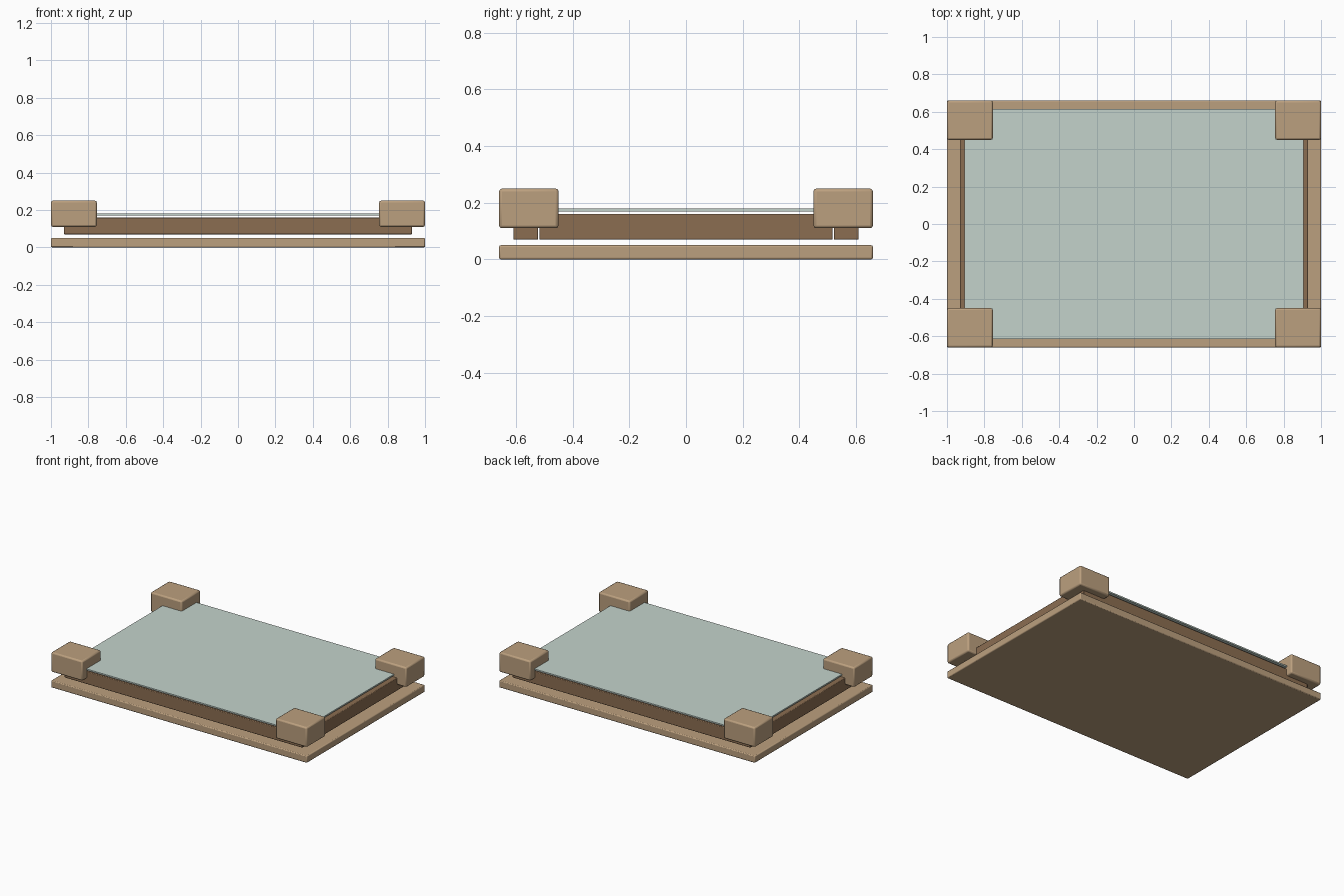
import bpy

if "Cube" in bpy.data.objects:
    bpy.data.objects.remove(bpy.data.objects["Cube"])


def material(name, rgb):
    m = bpy.data.materials.new(name)
    m.diffuse_color = (*rgb, 1.0)
    m.use_nodes = True
    m.node_tree.nodes["Principled BSDF"].inputs["Base Color"].default_value = m.diffuse_color
    return m


light_wood = material("light wood", (0.50, 0.35, 0.21))
dark_wood = material("dark wood", (0.26, 0.155, 0.083))
glass = material("pale glass", (0.55, 0.65, 0.60))


def box(name, lo, hi, mat, bevel):
    """Bevelled box between two opposite corners."""
    centre = [(a + b) / 2 for a, b in zip(lo, hi)]
    bpy.ops.mesh.primitive_cube_add(size=1, location=centre)
    ob = bpy.context.object
    ob.name = name
    ob.scale = [b - a for a, b in zip(lo, hi)]
    bpy.ops.object.transform_apply(location=False, rotation=False, scale=True)
    ob.data.materials.append(mat)
    if bevel:
        mod = ob.modifiers.new("soft edges", 'BEVEL')
        mod.width = bevel
        mod.segments = 2
    bpy.ops.object.shade_smooth_by_angle()
    return ob


# Base board
box("base_board", (-1, -0.66, 0), (1, 0.66, 0.05), light_wood, 0.006)

# Glass top
box("glass_top", (-0.905, -0.615, 0.17), (0.905, 0.615, 0.18), glass, 0)

# Apron rails: long ones front and back, short ones fitted between
for s, side in ((-1, "front"), (1, "back")):
    y0, y1 = sorted((s * 0.522, s * 0.61))
    box(side + "_rail", (-0.93, y0, 0.07), (0.93, y1, 0.16), dark_wood, 0.004)
for s, side in ((-1, "left"), (1, "right")):
    x0, x1 = sorted((s * 0.84, s * 0.93))
    box(side + "_rail", (x0, -0.518, 0.07), (x1, 0.518, 0.16), dark_wood, 0.004)

# Corner blocks
for sx, nx in ((-1, "left"), (1, "right")):
    for sy, ny in ((-1, "front"), (1, "back")):
        x0, x1 = sorted((sx * 0.755, sx))
        y0, y1 = sorted((sy * 0.45, sy * 0.66))
        box(f"{ny}_{nx}_corner_block", (x0, y0, 0.11), (x1, y1, 0.25),
            light_wood, 0.01)
